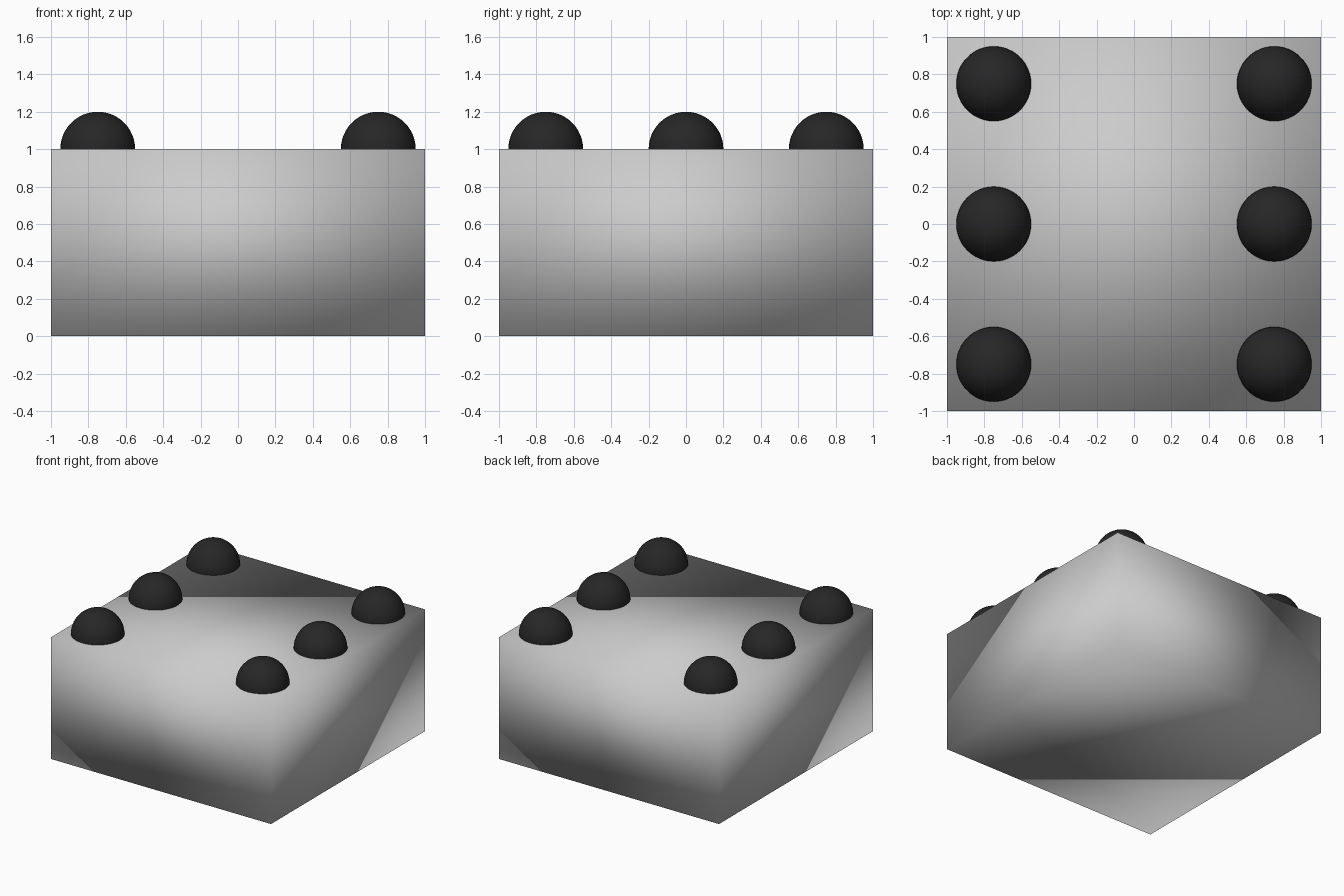
import bpy

if "Cube" in bpy.data.objects:
    bpy.data.objects.remove(bpy.data.objects["Cube"])

# Smooth-shaded block, half as tall as it is wide
bpy.ops.mesh.primitive_cube_add(size=2, location=(0, 0, 0.5))
block = bpy.context.object
block.name = "block"
block.scale = (1, 1, 0.5)
bpy.ops.object.transform_apply(location=False, rotation=False, scale=True)
bpy.ops.object.shade_smooth()

black = bpy.data.materials.new("black")
black.diffuse_color = (0.02, 0.02, 0.02, 1)
black.use_nodes = True
black.node_tree.nodes["Principled BSDF"].inputs["Base Color"].default_value = black.diffuse_color


# Round black studs, half sunk into the top face
def stud(name, x, y):
    bpy.ops.mesh.primitive_uv_sphere_add(segments=48, ring_count=24, radius=0.2,
                                         location=(x, y, 1))
    ob = bpy.context.object
    ob.name = name
    ob.data.materials.append(black)
    bpy.ops.object.shade_smooth()


# Two rows of three studs
for side, x in (("left", -0.75), ("right", 0.75)):
    for place, y in (("front", -0.75), ("middle", 0), ("back", 0.75)):
        stud(f"{side}_{place}_stud", x, y)
